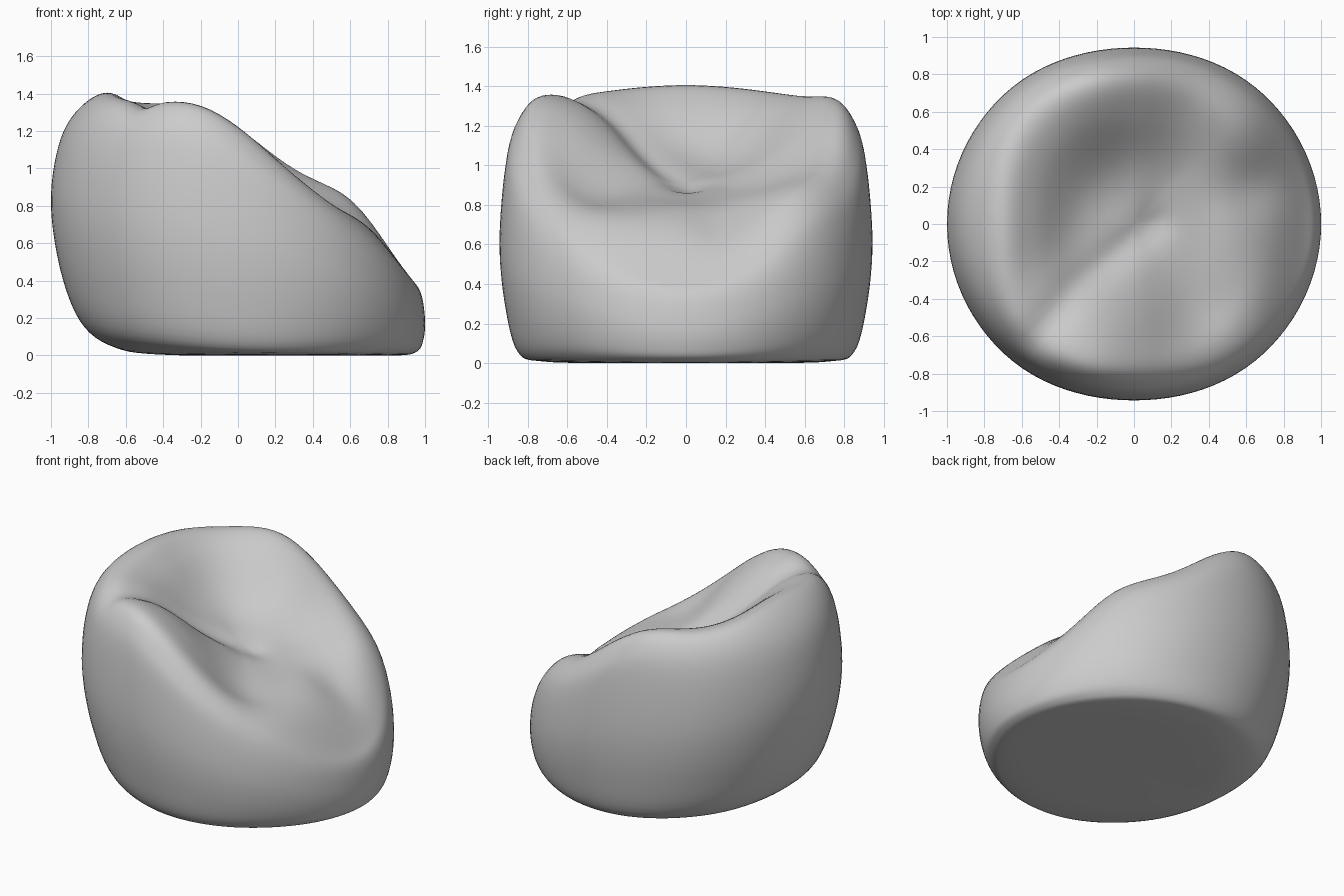
import bpy, bmesh
from math import pi, cos, sin, exp, hypot

if "Cube" in bpy.data.objects:
    bpy.data.objects.remove(bpy.data.objects["Cube"])

# Profiles (radius, height) from base to seat, at 0, 45, 90, 135, 180 degrees from the low front lip
PROFILES = [
    [(.5, 0), (.85, 0), (.955, .02), (.99, .08), (1.0, .19), (.975, .34), (.9, .44), (.72, .66), (.54, .78), (.3, .84)],
    [(.45, 0), (.8, .005), (.9, .04), (.955, .16), (.98, .35), (.96, .55), (.9, .69), (.78, .785), (.6, .83), (.3, .88)],
    [(.4, 0), (.72, .01), (.85, .06), (.915, .3), (.943, .6), (.915, .93), (.865, 1.08), (.765, 1.17), (.58, 1.13), (.3, 1.0)],
    [(.38, 0), (.65, .02), (.83, .11), (.93, .38), (.98, .7), (.965, 1.02), (.905, 1.24), (.79, 1.34), (.6, 1.28), (.3, 1.06)],
    [(.35, .005), (.62, .03), (.82, .15), (.94, .42), (1.0, .8), (.96, 1.12), (.86, 1.31), (.7, 1.405), (.53, 1.31), (.3, 1.09)],
]
KEYS = PROFILES + PROFILES[3:0:-1]
CENTRE_Z = .95
SEGMENTS, STEPS = 96, 6
CREASE = [(-.54, -.64), (-.32, -.34), (.1, 0)]


def spline(a, b, c, d, t):
    """Catmull-Rom interpolation of tuples between b and c."""
    return tuple(.5 * (2 * q + (r - p) * t + (2 * p - 5 * q + 4 * r - s) * t * t
                       + (3 * q - p - 3 * r + s) * t ** 3)
                 for p, q, r, s in zip(a, b, c, d))


def profile_at(fraction):
    k = fraction * 8
    i, t = int(k), k - int(k)
    around = [KEYS[(i + o) % 8] for o in (-1, 0, 1, 2)]
    return [spline(*pts, t) for pts in zip(*around)]


def smoothstep(v):
    v = max(0, min(1, v))
    return v * v * (3 - 2 * v)


def segment_distance(x, y, a, b):
    dx, dy = b[0] - a[0], b[1] - a[1]
    u = max(0, min(1, ((x - a[0]) * dx + (y - a[1]) * dy) / (dx * dx + dy * dy)))
    return hypot(x - a[0] - u * dx, y - a[1] - u * dy)


def bump(x, y, cx, cy, width):
    return exp(-((x - cx) ** 2 + (y - cy) ** 2) / width ** 2)


def seat_offset(x, y):
    """Uneven dents and swellings of the sat-in top."""
    z = -.05 * bump(x, y, .65, .2, .17) - .03 * bump(x, y, -.12, .15, .25)
    z += .06 * bump(x, y, -.15, -.4, .25) - .035 * bump(x, y, .3, -.5, .2)
    # soft crease from the side rim to the seat centre
    d = min(segment_distance(x, y, a, b) for a, b in zip(CREASE, CREASE[1:]))
    return z - .035 * exp(-(d / .09) ** 2)


def shoulder_offset(x, y):
    """Full shoulders where the back meets the side arms, and one plump front corner."""
    return .08 * bump(x, abs(y), -.22, .8, .3) + .085 * bump(x, y, .56, .56, .26)


bm = bmesh.new()
rings = []
for s in range(SEGMENTS):
    a = 2 * pi * s / SEGMENTS
    pts = profile_at(s / SEGMENTS)
    opposite = profile_at((s / SEGMENTS + .5) % 1)
    far = (-opposite[-1][0], opposite[-1][1])
    path = [(-.4, 0), (0, 0)] + pts + [(0, CENTRE_Z), far]
    column = []
    for i in range(1, len(path) - 2):
        for j in range(STEPS):
            if i == 1 and j == 0:
                continue
            r, z = spline(*path[i - 1:i + 3], j / STEPS)
            x, y = r * cos(a), r * sin(a)
            level = i + j / STEPS
            z += seat_offset(x, y) * smoothstep((level - 7) / 2)
            z += shoulder_offset(x, y) * smoothstep((level - 5) / 3)
            column.append(bm.verts.new((x, y, max(z, 0))))
    rings.append(column)

# Skin the bag and close its base and seat centre
base = bm.verts.new((0, 0, 0))
centre = bm.verts.new((0, 0, CENTRE_Z + seat_offset(0, 0)))
for s in range(SEGMENTS):
    p, q = rings[s], rings[(s + 1) % SEGMENTS]
    bm.faces.new((base, q[0], p[0]))
    bm.faces.new((centre, p[-1], q[-1]))
    for i in range(len(p) - 1):
        bm.faces.new((p[i], q[i], q[i + 1], p[i + 1]))
bmesh.ops.recalc_face_normals(bm, faces=bm.faces)
for f in bm.faces:
    f.smooth = True
mesh = bpy.data.meshes.new("beanbag_seat")
bm.to_mesh(mesh)
bm.free()
seat = bpy.data.objects.new("beanbag_seat", mesh)
bpy.context.collection.objects.link(seat)
